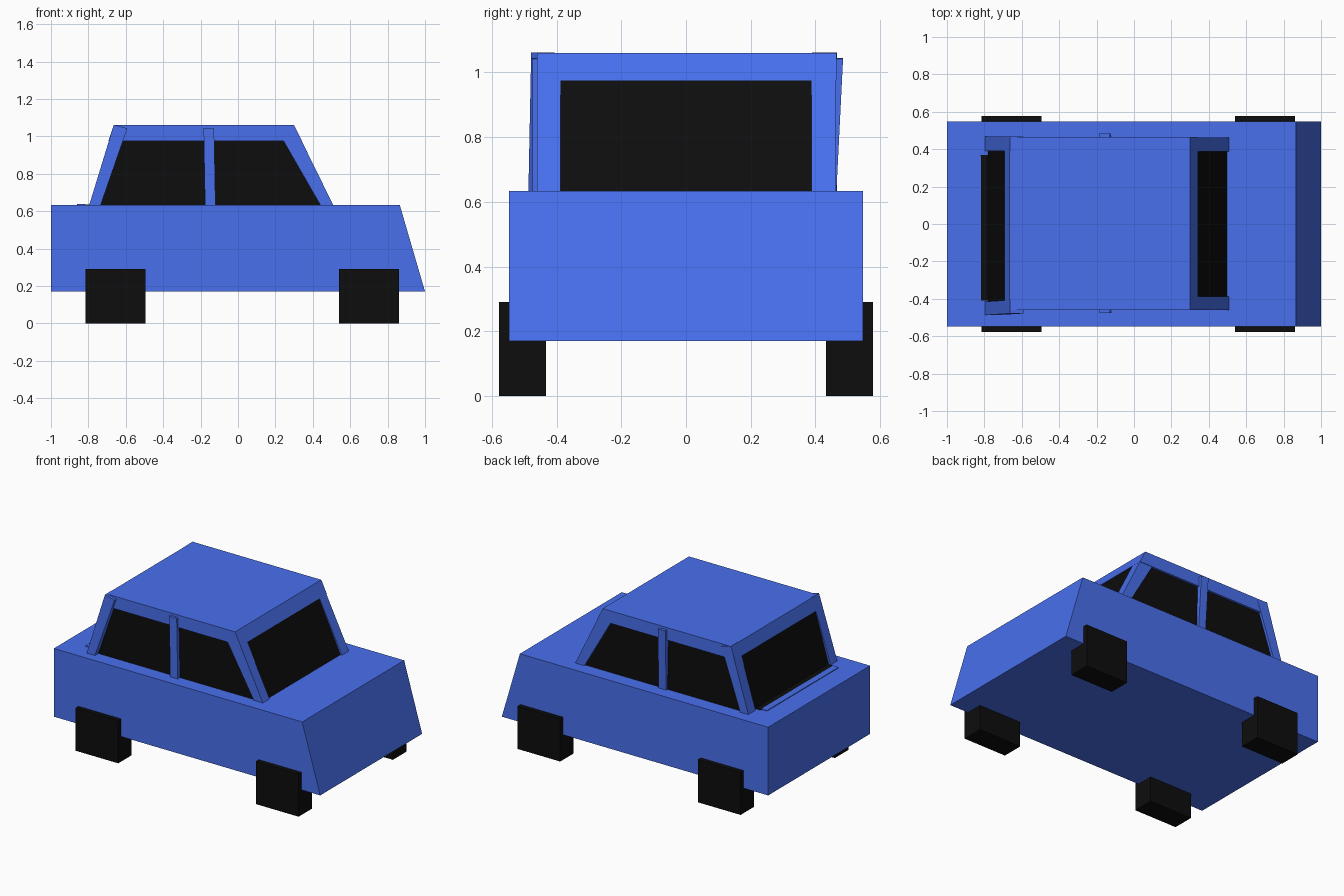
import bpy, bmesh

if "Cube" in bpy.data.objects:
    bpy.data.objects.remove(bpy.data.objects["Cube"])


def material(name, color):
    m = bpy.data.materials.new(name)
    m.diffuse_color = (*color, 1)
    m.use_nodes = True
    m.node_tree.nodes["Principled BSDF"].inputs["Base Color"].default_value = m.diffuse_color
    return m


BLUE = material("blue_paint", (0.065, 0.16, 0.85))
BLACK = material("black", (0.004, 0.004, 0.004))


def prism(name, profile, y0, y1, mat, lean=0.0):
    """Extrude an (x, z) profile from y0 to y1; lean shifts y per unit of z above the body."""
    bm = bmesh.new()
    face = bm.faces.new([bm.verts.new((x, y0, z)) for x, z in profile])
    ext = bmesh.ops.extrude_face_region(bm, geom=[face])
    for v in ext["geom"]:
        if isinstance(v, bmesh.types.BMVert):
            v.co.y = y1
    for v in bm.verts:
        v.co.y += lean * (v.co.z - 0.635)
    bmesh.ops.recalc_face_normals(bm, faces=bm.faces)
    mesh = bpy.data.meshes.new(name)
    bm.to_mesh(mesh)
    bm.free()
    mesh.materials.append(mat)
    obj = bpy.data.objects.new(name, mesh)
    bpy.context.collection.objects.link(obj)
    return obj


def rect(x0, x1, z0, z1):
    return [(x0, z0), (x1, z0), (x1, z1), (x0, z1)]


# Lower body with sloped nose
prism("body", [(-1, 0.17), (1, 0.17), (0.865, 0.633), (-1, 0.633)], -0.547, 0.547, BLUE)

# Blocky wheels
for x0, x1, end in ((-0.815, -0.495, "rear"), (0.54, 0.86, "front")):
    for y0, y1, side in ((-0.578, -0.433, "right"), (0.433, 0.578, "left")):
        prism(f"{end}_{side}_wheel", rect(x0, x1, 0, 0.29), y0, y1, BLACK)

# Dark glass cabin and tapered roof slab
prism("cabin_glass", [(-0.785, 0.62), (0.503, 0.62), (0.335, 0.98), (-0.685, 0.98)],
      -0.45, 0.45, BLACK)
prism("roof", [(-0.693, 0.975), (0.342, 0.975), (0.3, 1.06), (-0.665, 1.06)],
      -0.46, 0.465, BLUE)

# Front pillars
front = [(0.445, 0.625), (0.513, 0.625), (0.3, 1.058), (0.235, 0.99)]
prism("front_right_pillar", front, -0.46, -0.388, BLUE)
prism("front_left_pillar", front, 0.388, 0.462, BLUE)

# Rear pillars, slightly leaning
rear = [(-0.798, 0.625), (-0.737, 0.625), (-0.592, 1.043), (-0.664, 1.062)]
prism("rear_right_pillar", rear, -0.487, -0.415, BLUE, 0.02)
prism("rear_left_pillar", rear, 0.39, 0.467, BLUE)

# Middle pillars
middle = [(-0.176, 0.625), (-0.12, 0.625), (-0.128, 1.042), (-0.184, 1.045)]
prism("middle_right_pillar", middle, -0.475, -0.42, BLUE)
prism("middle_left_pillar", middle, 0.42, 0.465, BLUE, 0.05)

# Foot of the rear window and its trim strip on the deck
prism("rear_window_foot", rect(-0.82, -0.78, 0.625, 0.637), -0.41, 0.37, BLACK)
prism("rear_window_trim", rect(-0.86, -0.818, 0.625, 0.638), -0.41, 0.36, BLUE)
